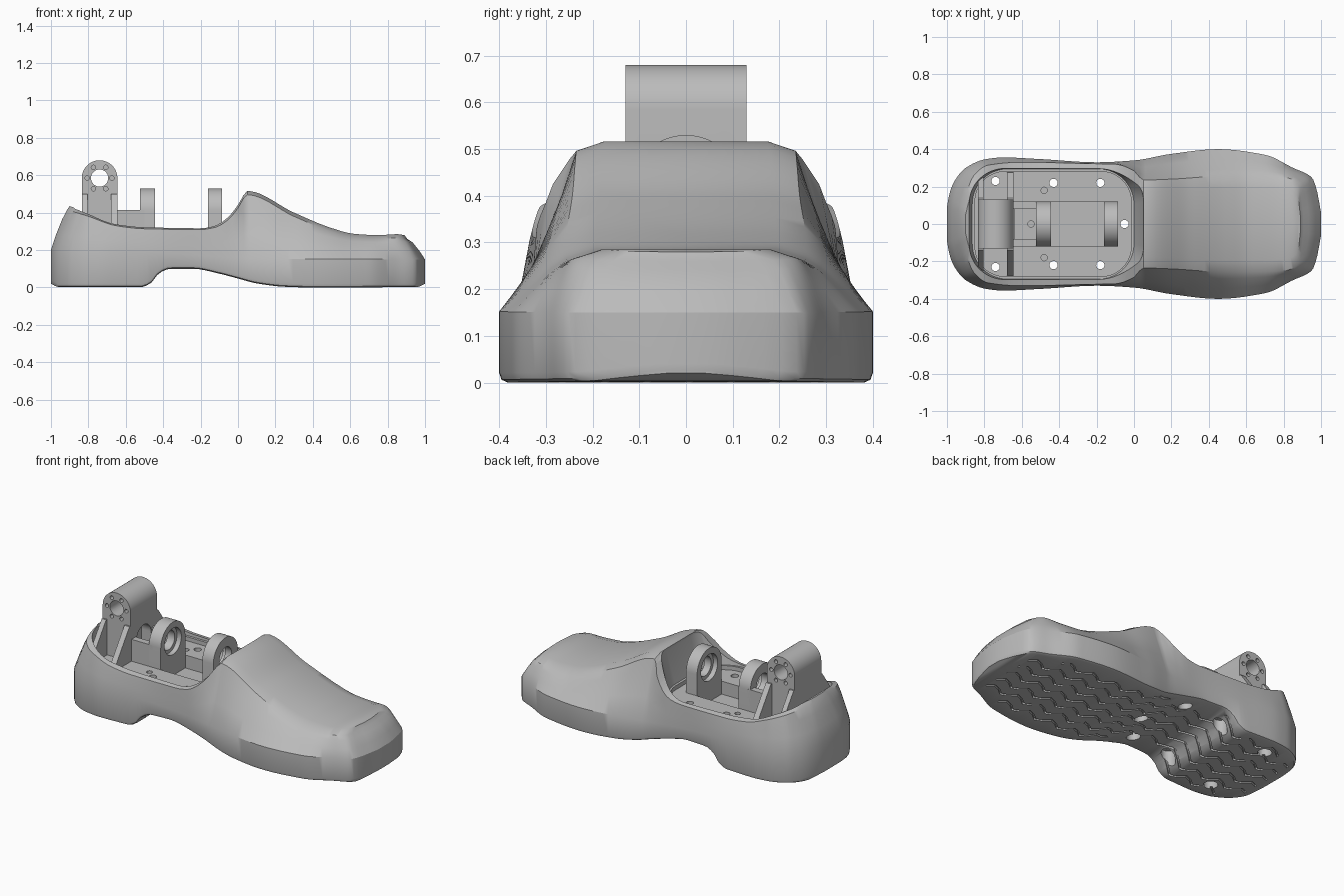
import bpy, bmesh
from math import pi, cos, sin

if "Cube" in bpy.data.objects:
    bpy.data.objects.remove(bpy.data.objects["Cube"])

grey = bpy.data.materials.new("plain_grey")
grey.use_nodes = True
grey.diffuse_color = (0.5, 0.5, 0.5, 1)
grey.node_tree.nodes["Principled BSDF"].inputs["Base Color"].default_value = (0.5, 0.5, 0.5, 1)


def loft(name, rings, strip_caps=False):
    """Closed skin over matching rings; strip caps join mirrored points of a curved end."""
    bm = bmesh.new()
    loops = [[bm.verts.new(p) for p in ring] for ring in rings]
    n = len(loops[0])
    for a, b in zip(loops, loops[1:]):
        for i in range(n):
            j = (i + 1) % n
            bm.faces.new((a[i], a[j], b[j], b[i]))
    for ring in (loops[0], loops[-1]):
        if strip_caps:
            for i in range(n // 2):
                quad = (ring[i], ring[i + 1], ring[n - i - 1], ring[-i])
                bm.faces.new(list(dict.fromkeys(quad)))
        else:
            bm.faces.new(ring)
    bmesh.ops.recalc_face_normals(bm, faces=bm.faces)
    mesh = bpy.data.meshes.new(name)
    bm.to_mesh(mesh)
    bm.free()
    ob = bpy.data.objects.new(name, mesh)
    bpy.context.collection.objects.link(ob)
    mesh.materials.append(grey)
    return ob


def extrude(name, pts, axis, a, b):
    """Prism of a 2D outline along x, y or z."""
    place = {"x": lambda p, t: (t, p[0], p[1]),
             "y": lambda p, t: (p[0], t, p[1]),
             "z": lambda p, t: (p[0], p[1], t)}[axis]
    return loft(name, [[place(p, t) for p in pts] for t in (a, b)])


def circle(cx, cy, r, n=32):
    return [(cx + r * cos(2 * pi * i / n), cy + r * sin(2 * pi * i / n)) for i in range(n)]


def arch(cx, cz, r, base, n=28):
    arc = [(cx + r * cos(pi * i / n), cz + r * sin(pi * i / n)) for i in range(n + 1)]
    return arc + [(cx - r, base), (cx + r, base)]


def rect(x0, x1, y0, y1):
    return [(x0, y0), (x1, y0), (x1, y1), (x0, y1)]


def rounded(x0, x1, h, r, n=12):
    pts = []
    for k, (cx, cy) in enumerate(((x1 - r, h - r), (x0 + r, h - r), (x0 + r, r - h), (x1 - r, r - h))):
        for i in range(n + 1):
            a = pi / 2 * (k + i / n)
            pts.append((cx + r * cos(a), cy + r * sin(a)))
    return pts


def length(mesh):
    xs = [v.co.x for v in mesh.vertices]
    return max(xs) - min(xs) if xs else 0


def cut(ob, cutters):
    """Subtract each cutter, keeping a result only if the whole part survives."""
    for c in cutters:
        for solver in ("EXACT", "MANIFOLD"):
            mod = ob.modifiers.new("cut", "BOOLEAN")
            mod.operation, mod.solver, mod.object = "DIFFERENCE", solver, c
            deps = bpy.context.evaluated_depsgraph_get()
            mesh = bpy.data.meshes.new_from_object(ob.evaluated_get(deps))
            ob.modifiers.clear()
            if abs(length(mesh) - length(ob.data)) < .01:
                ob.data = mesh
                break
        bpy.data.objects.remove(c)


def curve(*keys):
    """Smooth interpolation through keys without overshoot."""
    d = [(b[1] - a[1]) / (b[0] - a[0]) for a, b in zip(keys, keys[1:])]
    m = [d[0]] + [2 * p * q / (p + q) if p * q > 0 else 0 for p, q in zip(d, d[1:])] + [d[-1]]

    def f(x):
        x = min(max(x, keys[0][0]), keys[-1][0])
        i = max(k for k in range(len(d)) if keys[k][0] <= x)
        h = keys[i + 1][0] - keys[i][0]
        t = (x - keys[i][0]) / h
        u = 1 - t
        return ((1 + 2 * t) * u * u * keys[i][1] + t * u * u * h * m[i]
                + t * t * (3 - 2 * t) * keys[i + 1][1] - t * t * u * h * m[i + 1])
    return f


# Shoe shape along its length
width = curve((-1, .09), (-.985, .17), (-.95, .245), (-.9, .3), (-.8, .345), (-.7, .356), (-.5, .347),
              (-.2, .33), (0, .34), (.2, .375), (.45, .4), (.7, .37), (.85, .3), (.95, .25), (.975, .19), (1, .06))
shoulder = curve((-1, .07), (-.95, .2), (-.9, .265), (-.8, .315), (-.6, .33), (-.2, .322), (-.1, .32),
                 (0, .285), (.05, .235), (.2, .24), (.5, .257), (.7, .255), (.85, .245), (.95, .2), (1, .05))
sole = curve((-1, .02), (-.96, .003), (-.52, .002), (-.47, .02), (-.42, .078), (-.36, .1), (-.24, .1),
             (-.1, .074), (0, .048), (.1, .022), (.25, .004), (.4, 0), (.96, .003), (1, .02))
crown = curve((-.9, .435), (-.8, .402), (-.65, .35), (-.5, .334), (-.2, .33), (-.12, .342), (-.05, .385),
              (0, .445), (.05, .516), (.3, .4), (.5, .318), (.62, .287), (.75, .28), (.85, .285), (.9, .278))
wall = curve((-1, .2), (-.5, .19), (.1, .155), (1, .15))


def section(x):
    lean = .1 * max(0, (-x - .6) / .4) ** 2 - .11 * max(0, (x - .7) / .3) ** 2
    w, s, b, c, z = width(x), shoulder(x), sole(x), crown(x + lean), wall(x)
    half = [(0, b, 0), (w - .018, b, 0), (w - .005, b + .006, 0), (w, b + .02, 0), (w, z, 0),
            (w * .62 + s * .38, z + (c - z) * .36, .28), (w * .25 + s * .75, z + (c - z) * .7, .6),
            (s, c - .02, .86), (s * .75, c, 1), (0, c, 1)]
    ring = [(x + lean * t, y, h) for y, h, t in half]
    return ring + [(px, -y, h) for px, y, h in ring[-2:0:-1]]


steps = [i / 90 for i in range(91)]
stations = sorted([.4 * (2 * t - 1) - .6 * cos(pi * t) for t in steps] + [.05])
shoe = loft("shoe_body", [section(x) for x in stations], strip_caps=True)

# Opening, recessed floor and central pockets
opening = loft("opening_cutter", [[(x, y, z) for x, y in rounded(x0, x1, h, .19)]
                                  for x0, x1, h, z in ((-.865, 0, .295, .305), (-.89, .05, .308, .5),
                                                       (-.9, .06, .308, .6))])
cut(shoe, [opening,
           extrude("floor_cutter", rounded(-.85, -.015, .28, .16), "z", .28, .4),
           extrude("pocket_cutter", rect(-.45, -.1, -.12, .12), "z", .2, .4),
           extrude("slot_cutter", rect(-.64, -.52, -.08, .08), "z", .24, .4)])

# Screw holes with counterbores under the sole, and blind pin holes
screws = [(x, s * y) for x, y in ((-.74, .23), (-.43, .22), (-.18, .22)) for s in (1, -1)] + [(-.05, 0)]
holes = []
for x, y in screws:
    holes.append(extrude("screw_cutter", circle(x, y, .022, 20), "z", -.1, .5))
    holes.append(extrude("counterbore_cutter", circle(x, y, .04, 20), "z", -.1, max(.07, sole(x) + .05)))
for x, y in ((-.48, .18), (-.48, -.18), (-.55, 0)):
    holes.append(extrude("pin_cutter", circle(x, y, .017, 16), "z", .2, .4))
cut(shoe, holes)

# Zigzag tread grooves
grooves = []
for k in range(-3, 4):
    y0 = .09 * k
    path = [(x, y0 + (.025 if i % 4 < 2 else -.025) * (1 if i % 2 else .3))
            for i, x in enumerate(-.94 + .04 * j for j in range(47)) if width(x) > abs(y0) + .07]
    grooves.append(loft("groove_cutter", [[(x, y - .007, sole(x) - .03), (x, y + .007, sole(x) - .03),
                                           (x, y + .007, sole(x) + .012), (x, y - .007, sole(x) + .012)]
                                          for x, y in path]))
cut(shoe, grooves)

# Rear ankle bracket with blind bolt circles and front recess
bracket = extrude("ankle_bracket", arch(-.74, .585, .095, .27), "y", -.13, .13)
bolts = [extrude("bolt_cutter", circle(-.74 + .066 * cos(pi * i / 3), .585 + .066 * sin(pi * i / 3), .012, 14),
                 "y", s * .1, s * .2) for i in range(6) for s in (1, -1)]
cut(bracket, bolts + [extrude("axle_cutter", circle(-.74, .585, .046), "y", -.2, .2),
                      extrude("recess_cutter", arch(0, .39, .07, .2), "x", -.71, -.6)])
parts = [shoe, bracket]

# Side ribs and webs that brace the bracket
for s, side in ((1, "left"), (-1, "right")):
    for x0, x1, end in ((-.835, -.805, "rear"), (-.68, -.645, "front")):
        rib = [(s * .12, .27), (s * .275, .27), (s * .275, .31), (s * .14, .5), (s * .12, .5)]
        parts.append(extrude(f"{side}_{end}_rib", rib, "x", x0, x1))
    parts.append(extrude(f"{side}_web", rect(-.66, -.5, .27, .415), "y", s * .08, s * .12))

# Two round-topped bearing lugs
for name, x0, x1, face in (("rear_lug", -.525, -.445, -.445), ("front_lug", -.16, -.085, -.16)):
    lug = extrude(name, arch(0, .41, .12, .2), "x", x0, x1)
    cut(lug, [extrude("bore_cutter", circle(0, .41, .06), "x", x0 - .1, x1 + .1),
              extrude("seat_cutter", circle(0, .41, .082), "x", face - .03, face + .03)])
    parts.append(lug)

# Smooth shading with crisp edges
for ob in parts:
    ob.data.shade_smooth()
    ob.data.set_sharp_from_angle(angle=pi / 6)
